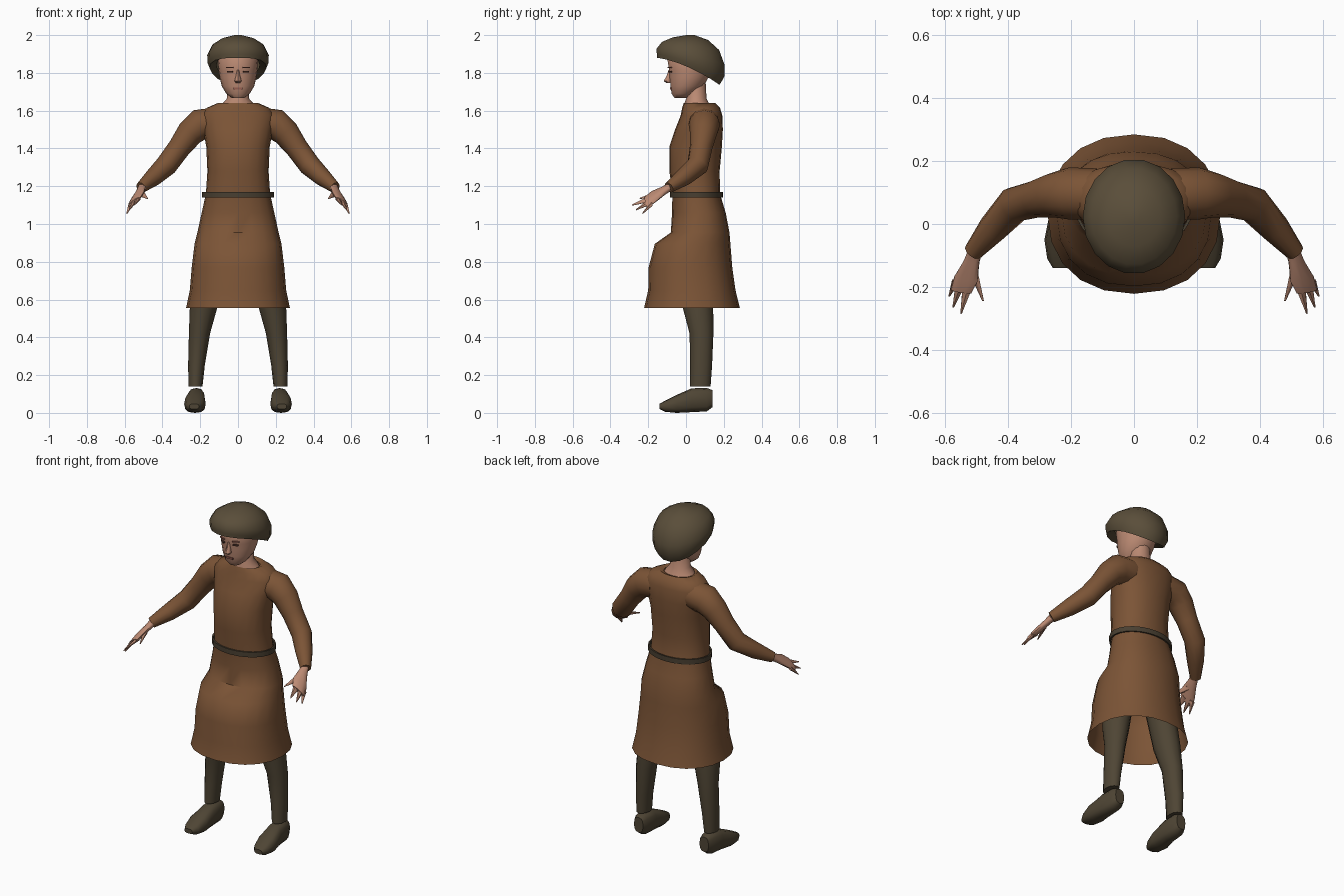
import bpy, bmesh, math
from mathutils import Vector, Matrix

cube = bpy.data.objects.get("Cube")
if cube:
    bpy.data.objects.remove(cube, do_unlink=True)


def material(name, rgb):
    m = bpy.data.materials.new(name)
    m.use_nodes = True
    m.diffuse_color = (*rgb, 1)
    m.node_tree.nodes["Principled BSDF"].inputs["Base Color"].default_value = (*rgb, 1)
    return m


TUNIC = material("brown cloth", (0.2, 0.089, 0.037))
CAP = material("olive felt", (0.102, 0.076, 0.042))
HOSE = material("dark olive wool", (0.078, 0.06, 0.035))
BELT = material("dark leather", (0.066, 0.05, 0.031))
SKIN = material("skin", (0.5, 0.255, 0.172))
DARK = material("eye brown", (0.08, 0.035, 0.025))
LIPS = material("lip rose", (0.3, 0.11, 0.08))
X, Y, Z = Vector((1, 0, 0)), Vector((0, 1, 0)), Vector((0, 0, 1))
made = []


def finish(name, bm, mat, flip=False):
    if flip:
        bmesh.ops.scale(bm, vec=(-1, 1, 1), verts=bm.verts)
    bmesh.ops.remove_doubles(bm, verts=bm.verts, dist=0.0002)
    bmesh.ops.recalc_face_normals(bm, faces=bm.faces)
    me = bpy.data.meshes.new(name)
    bm.to_mesh(me)
    bm.free()
    me.materials.append(mat)
    ob = bpy.data.objects.new(name, me)
    bpy.context.collection.objects.link(ob)
    made.append(ob)
    return ob


def loft(name, rings, mat, n=14, power=1.0, caps=(True, True), flip=False):
    """Skin a list of rings, each given as (centre, half axis, half axis)."""
    bm = bmesh.new()

    def bend(t):
        return math.copysign(abs(t) ** power, t)

    loops = []
    for c, u, v in rings:
        angles = [2 * math.pi * i / n for i in range(n)]
        loops.append([bm.verts.new(Vector(c) + u * bend(math.cos(a)) + v * bend(math.sin(a)))
                      for a in angles])
    for a, b in zip(loops, loops[1:]):
        for i in range(n):
            j = (i + 1) % n
            bm.faces.new((a[i], a[j], b[j], b[i]))
    for use, loop in zip(caps, (loops[0], loops[-1])):
        if use:
            bm.faces.new(loop)
    return finish(name, bm, mat, flip)


def level(rows, cx=0):
    """Horizontal rings from (z, half width, front y, back y)."""
    return [((cx, (f + b) / 2, z), X * w, Y * (b - f) / 2) for z, w, f, b in rows]


def plate(name, size, place, turn, mat):
    bm = bmesh.new()
    bmesh.ops.create_cube(bm, size=1)
    bm.transform(Matrix.Translation(place) @ Matrix.Rotation(turn, 4, "Z")
                 @ Matrix.Diagonal((*size, 1)))
    finish(name, bm, mat)


# Tunic: open skirt, bent-knee bulge at the front, chest and shoulders
loft("tunic", level([
    (0.555, 0.275, -0.222, 0.285), (0.65, 0.255, -0.2, 0.262),
    (0.77, 0.245, -0.198, 0.245), (0.895, 0.23, -0.165, 0.235),
    (0.955, 0.215, -0.08, 0.23), (1.06, 0.192, -0.074, 0.21),
    (1.16, 0.17, -0.072, 0.18), (1.28, 0.162, -0.088, 0.178),
    (1.41, 0.168, -0.088, 0.19), (1.5, 0.185, -0.058, 0.195),
    (1.575, 0.198, -0.028, 0.192), (1.615, 0.165, -0.02, 0.18),
    (1.64, 0.108, -0.012, 0.155), (1.63, 0.088, -0.005, 0.13)]),
    TUNIC, n=20, power=0.9, caps=(False, False))

# Belt: a loose band standing off the waist
belt = [(1.14, 0.19, -0.085, 0.197), (1.17, 0.19, -0.085, 0.197),
        (1.17, 0.181, -0.076, 0.188), (1.14, 0.181, -0.076, 0.188)]
loft("belt", level(belt + belt[:1]), BELT, n=24, caps=(False, False))

# Neck and head
loft("neck", level([
    (1.59, 0.105, -0.005, 0.14), (1.635, 0.085, -0.012, 0.125),
    (1.665, 0.058, 0.0, 0.11), (1.76, 0.055, -0.005, 0.105)]), SKIN)
loft("head", level([
    (1.668, 0.035, -0.062, 0.01), (1.69, 0.062, -0.077, 0.045),
    (1.73, 0.086, -0.083, 0.095), (1.775, 0.097, -0.088, 0.12),
    (1.81, 0.102, -0.09, 0.133), (1.87, 0.108, -0.1, 0.15),
    (1.93, 0.08, -0.06, 0.12)]), SKIN, n=18)
loft("nose", level([
    (1.747, 0.012, -0.105, -0.07), (1.757, 0.019, -0.118, -0.07),
    (1.785, 0.011, -0.102, -0.07), (1.815, 0.007, -0.093, -0.07)]), SKIN, n=8)
plate("mouth", (0.046, 0.008, 0.01), (0, -0.081, 1.718), 0, LIPS)
for s, side in ((1, "left"), (-1, "right")):
    plate(side + "_eye", (0.03, 0.008, 0.009), (s * 0.042, -0.083, 1.806), s * 0.43, DARK)
    plate(side + "_brow", (0.04, 0.008, 0.005), (s * 0.044, -0.086, 1.828), s * 0.43, LIPS)

# Rounded cap: low at the nape, raised over the brow
bm = bmesh.new()
n = 18
profile = [(0.1, 0.7), (0, 0.92), (0.16, 0.99), (0.4, 1), (0.7, 0.84), (0.9, 0.52), (1, 0.12)]
loops = []
for h, s in profile:
    loop = []
    for i in range(n):
        a = 2 * math.pi * i / n
        back = (math.sin(a) + 1) / 2
        rim = 1.88 - 0.145 * back ** 1.4
        r = s + (0.07 * (1 - 2 * back) if h == 0 else 0)
        loop.append(bm.verts.new((0.163 * r * math.cos(a), 0.024 + 0.183 * r * math.sin(a),
                                  rim + (2.0 - rim) * h)))
    loops.append(loop)
for a, b in zip(loops, loops[1:]):
    for i in range(n):
        j = (i + 1) % n
        bm.faces.new((a[i], a[j], b[j], b[i]))
bm.faces.new(loops[-1])
finish("cap", bm, CAP)

# Paired parts, built for the left and flipped for the right
for flip, side in ((False, "left_"), (True, "right_")):
    # Sleeve along the bent arm
    path = [((0.12, 0.095, 1.535), 0.082), ((0.205, 0.097, 1.525), 0.083),
            ((0.255, 0.092, 1.48), 0.072), ((0.31, 0.08, 1.405), 0.06),
            ((0.38, 0.062, 1.31), 0.058), ((0.45, -0.015, 1.245), 0.047),
            ((0.513, -0.09, 1.193), 0.03)]
    pts = [Vector(p) for p, r in path]
    rings = []
    for i, (p, r) in enumerate(path):
        d = pts[min(i + 1, len(pts) - 1)] - pts[max(i - 1, 0)]
        u = d.cross(Y).normalized()
        rings.append((p, u * r, d.cross(u).normalized() * r))
    loft(side + "sleeve", rings, TUNIC, n=12, flip=flip)

    # Flat palm with a thumb and pointed fingers
    wide = Vector((0.75, 0.15, -0.6)).normalized()
    along = Vector((0.3, -0.8, -0.5)).normalized()
    thin = wide.cross(along).normalized()
    loft(side + "palm", [(c, wide * w, thin * t) for c, w, t in (
        ((0.505, -0.085, 1.197), 0.024, 0.022), ((0.517, -0.12, 1.175), 0.03, 0.018),
        ((0.535, -0.175, 1.142), 0.048, 0.017), ((0.55, -0.215, 1.115), 0.042, 0.012))],
        SKIN, n=10, flip=flip)
    for finger, root, tip, w in (
            ("thumb", (0.512, -0.15, 1.16), (0.48, -0.245, 1.135), 0.02),
            ("index_finger", (0.53, -0.2, 1.13), (0.55, -0.285, 1.1), 0.02),
            ("middle_finger", (0.555, -0.2, 1.112), (0.575, -0.265, 1.075), 0.018),
            ("little_finger", (0.565, -0.18, 1.11), (0.588, -0.23, 1.056), 0.018)):
        loft(side + finger, [(root, wide * w, thin * 0.012),
                             (tip, wide * 0.003, thin * 0.003)], SKIN, n=6, flip=flip)

    # Leg in hose, ending just above the shoe
    loft(side + "leg", [((cx, cy, z), X * rx, Y * ry) for z, cx, cy, rx, ry in (
        (0.14, 0.225, 0.075, 0.037, 0.055), (0.25, 0.22, 0.08, 0.044, 0.058),
        (0.42, 0.204, 0.082, 0.056, 0.063), (0.56, 0.182, 0.063, 0.073, 0.081),
        (0.8, 0.14, 0.05, 0.08, 0.09), (1.0, 0.09, 0.05, 0.08, 0.088))],
        HOSE, n=12, flip=flip)

    # Shoe, heel to toe
    loft(side + "shoe", [((cx, y, (top + low) / 2), X * w, Z * (top - low) / 2)
                         for y, cx, w, low, top in (
        (0.14, 0.218, 0.03, 0.03, 0.12), (0.11, 0.22, 0.043, 0.008, 0.132),
        (0.03, 0.222, 0.047, 0.004, 0.13), (-0.05, 0.228, 0.057, 0, 0.095),
        (-0.11, 0.23, 0.046, 0.006, 0.065), (-0.14, 0.232, 0.026, 0.02, 0.048))],
        HOSE, n=12, power=0.75, flip=flip)

# Smooth shading with crisp edges kept
bpy.ops.object.select_all(action="DESELECT")
for ob in made:
    ob.select_set(True)
bpy.context.view_layer.objects.active = made[0]
bpy.ops.object.shade_smooth_by_angle(angle=math.radians(50))
